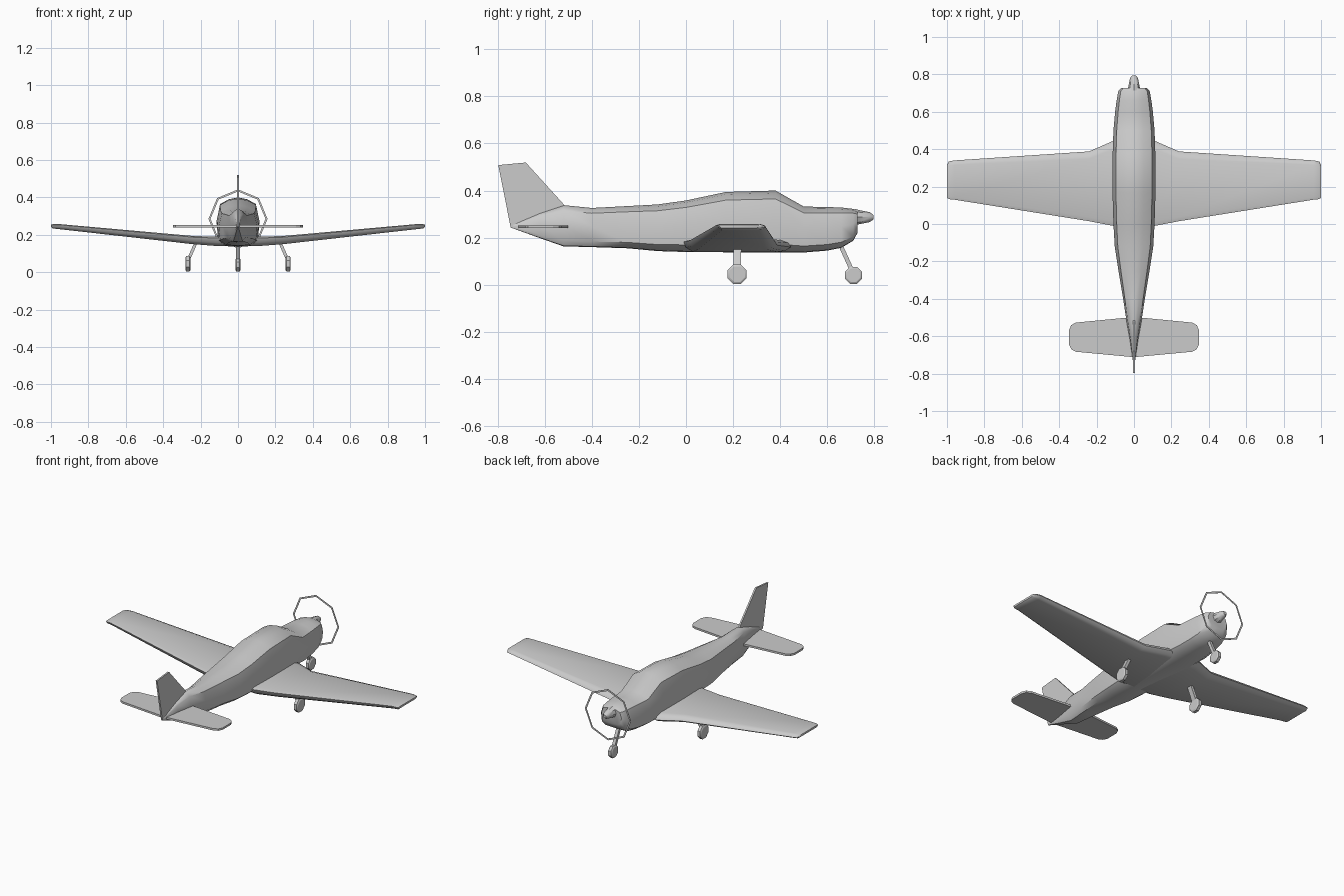
import bpy, bmesh
from math import pi, sin, cos, radians
from mathutils import Vector

if "Cube" in bpy.data.objects:
    bpy.data.objects.remove(bpy.data.objects["Cube"])


def finish(name, bm, angle=None):
    bmesh.ops.recalc_face_normals(bm, faces=bm.faces)
    me = bpy.data.meshes.new(name)
    bm.to_mesh(me)
    bm.free()
    ob = bpy.data.objects.new(name, me)
    bpy.context.collection.objects.link(ob)
    if angle:
        bpy.ops.object.select_all(action='DESELECT')
        bpy.context.view_layer.objects.active = ob
        ob.select_set(True)
        bpy.ops.object.shade_smooth_by_angle(angle=radians(angle))
    return ob


def loft(name, rings, angle=None):
    """Skin a list of equal-length closed rings and cap both ends."""
    bm = bmesh.new()
    vs = [[bm.verts.new(p) for p in r] for r in rings]
    n = len(vs[0])
    for a, b in zip(vs, vs[1:]):
        for i in range(n):
            j = (i + 1) % n
            bm.faces.new((a[i], a[j], b[j], b[i]))
    bm.faces.new(vs[0])
    bm.faces.new(vs[-1])
    return finish(name, bm, angle)


def circle(center, u, v, r, n=8, phase=0.0):
    c, u, v = Vector(center), Vector(u), Vector(v)
    return [c + r * (cos(phase + 2 * pi * i / n) * u + sin(phase + 2 * pi * i / n) * v)
            for i in range(n)]


# Fuselage: y, bottom, top, half width
stations = [
    (-0.745, 0.243, 0.252, 0.004), (-0.62, 0.198, 0.305, 0.022), (-0.52, 0.163, 0.338, 0.040),
    (-0.40, 0.160, 0.326, 0.058), (-0.25, 0.155, 0.334, 0.083), (-0.12, 0.143, 0.341, 0.103),
    (0.0, 0.139, 0.358, 0.110), (0.17, 0.138, 0.394, 0.115), (0.38, 0.136, 0.400, 0.114),
    (0.50, 0.137, 0.332, 0.110), (0.60, 0.145, 0.330, 0.101), (0.66, 0.157, 0.328, 0.093),
    (0.71, 0.187, 0.322, 0.084), (0.728, 0.220, 0.313, 0.068)]
half = [(0, 1), (0.45, 0.92), (0.84, 0.73), (1, 0.05), (0.93, -0.72), (0.62, -0.97), (0, -1)]
section = half + [(-x, z) for x, z in half[-2:0:-1]]
loft("fuselage", [[(w * x, y, (b + t) / 2 + (t - b) / 2 * z) for x, z in section]
                  for y, b, t, w in stations], 40)

# Wing: x, trailing y, leading y, bottom, top; rounded slab section
span = [(0.0, -0.01, 0.445, 0.140, 0.190), (0.11, -0.01, 0.445, 0.140, 0.190),
        (0.24, 0.015, 0.388, 0.150, 0.194), (0.96, 0.130, 0.340, 0.231, 0.258),
        (0.99, 0.133, 0.334, 0.234, 0.257), (1.0, 0.140, 0.315, 0.242, 0.254)]
full = [(-x, *r) for x, *r in span[:0:-1]] + span
rings = []
for x, te, le, b, t in full:
    h = t - b
    rings.append([(x, te, t - 0.15 * h), (x, te + 0.5 * h, t), (x, le - 0.9 * h, t),
                  (x, le - 0.2 * h, t - 0.25 * h), (x, le, t - 0.6 * h),
                  (x, le - 0.5 * h, b + 0.08 * h), (x, le - 1.1 * h, b),
                  (x, te + 0.8 * h, b), (x, te + 0.2 * h, b + 0.35 * h)])
loft("wing", rings, 45)

# Tailplane with clipped corners
right = [(0.0, -0.497), (0.31, -0.527), (0.335, -0.54), (0.347, -0.565),
         (0.347, -0.645), (0.335, -0.67), (0.31, -0.683), (0.0, -0.712)]
outline = right + [(-x, y) for x, y in right[-2:0:-1]]
loft("tailplane", [[(x, y, z) for x, y in outline] for z in (0.240, 0.252)])

# Tail fin
fin = [(-0.745, 0.247), (-0.797, 0.508), (-0.68, 0.519), (-0.515, 0.337), (-0.53, 0.25)]
loft("tail_fin", [[(x, y, z) for y, z in fin] for x in (-0.005, 0.005)])

# Spinner and propeller ring
X, Y, Z = (1, 0, 0), (0, 1, 0), (0, 0, 1)
loft("spinner", [circle((0, y, 0.287), X, Z, r) for y, r in
                 ((0.715, 0.036), (0.735, 0.030), (0.78, 0.021), (0.795, 0.010))], 40)
bm = bmesh.new()
loops = [[bm.verts.new(p) for p in circle((0, y, 0.285), X, Z, r, 8, pi / 2)]
         for y, r in ((0.761, 0.147), (0.761, 0.158), (0.763, 0.158), (0.763, 0.147))]
for k in range(4):
    a, b = loops[k], loops[(k + 1) % 4]
    for i in range(8):
        j = (i + 1) % 8
        bm.faces.new((a[i], a[j], b[j], b[i]))
finish("propeller_ring", bm)


# Landing gear
def wheel(name, x, y, z, r):
    prof = ((-0.014, 0.8), (-0.009, 1), (0.009, 1), (0.014, 0.8))
    loft(name, [circle((x + dx, y, z), Y, Z, r * k, 8, pi / 8) for dx, k in prof], 30)


def strut(name, top, bottom, wx, wy):
    box = ((-1, -1), (1, -1), (1, 1), (-1, 1))
    loft(name, [[(p[0] + a * wx, p[1] + b * wy, p[2]) for a, b in box] for p in (top, bottom)])


for side, s in (("left", -1), ("right", 1)):
    wheel(side + "_main_wheel", s * 0.268, 0.217, 0.045, 0.044)
    strut(side + "_main_strut", (s * 0.222, 0.219, 0.165), (s * 0.266, 0.217, 0.065), 0.009, 0.016)
wheel("nose_wheel", 0, 0.711, 0.040, 0.039)
strut("nose_strut", (0, 0.655, 0.170), (0, 0.705, 0.060), 0.010, 0.010)
